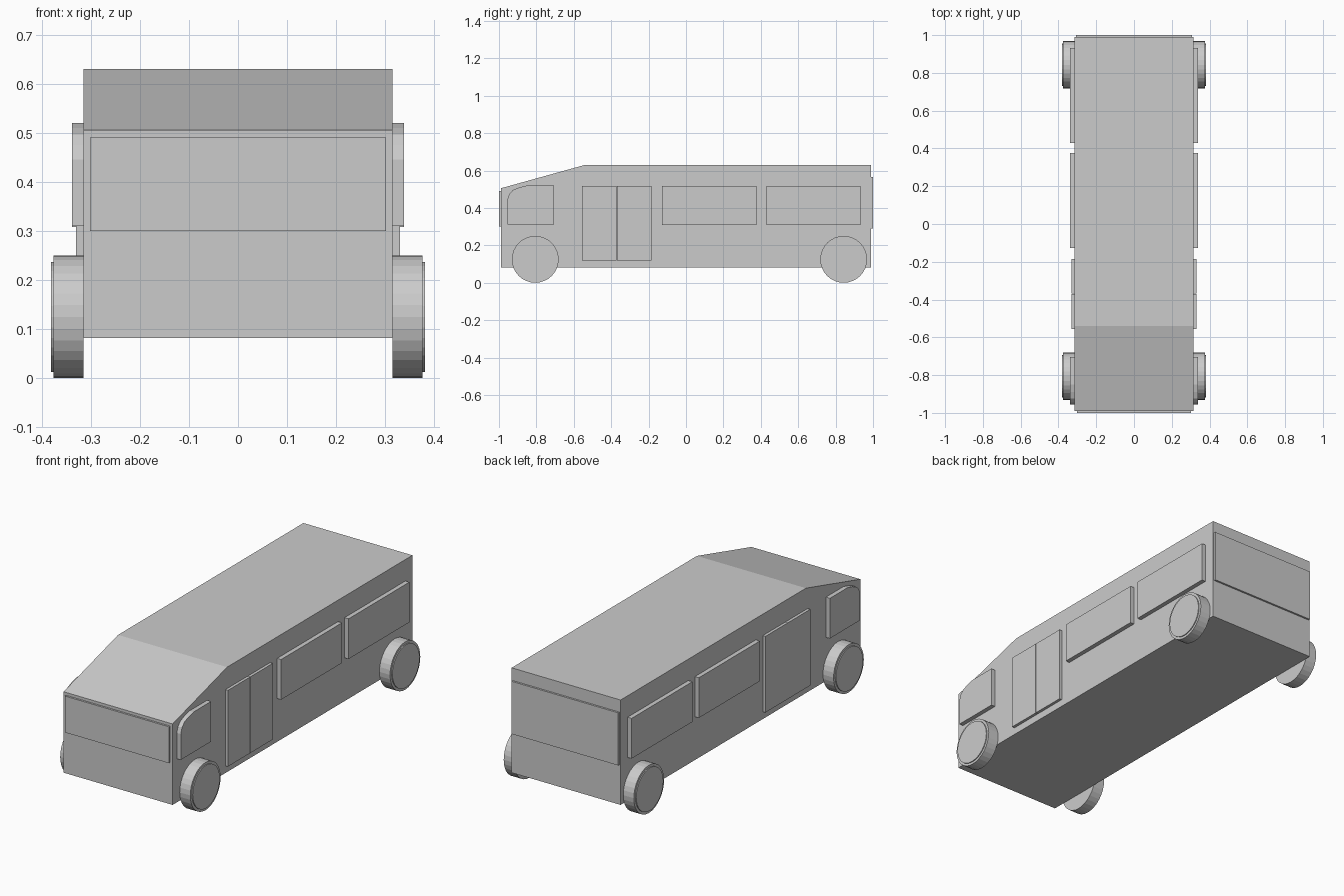
import bpy, bmesh, math

if "Cube" in bpy.data.objects:
    bpy.data.objects.remove(bpy.data.objects["Cube"])

W = 0.315  # half width of the body


def prism(name, profile, x0, x1):
    """Extrude a (y, z) outline from x0 to x1."""
    bm = bmesh.new()
    face = bm.faces.new([bm.verts.new((x0, y, z)) for y, z in profile])
    ext = bmesh.ops.extrude_face_region(bm, geom=[face])
    verts = [v for v in ext["geom"] if isinstance(v, bmesh.types.BMVert)]
    bmesh.ops.translate(bm, verts=verts, vec=(x1 - x0, 0, 0))
    bmesh.ops.recalc_face_normals(bm, faces=bm.faces)
    mesh = bpy.data.meshes.new(name)
    bm.to_mesh(mesh)
    bm.free()
    obj = bpy.data.objects.new(name, mesh)
    bpy.context.collection.objects.link(obj)
    return obj


def rect(y0, y1, z0, z1):
    return [(y0, z0), (y1, z0), (y1, z1), (y0, z1)]


def circle(y, z, r, n=32):
    return [(y + r * math.cos(2 * math.pi * i / n),
             z + r * math.sin(2 * math.pi * i / n)) for i in range(n)]


# Body with sloping front roof
prism("body", [(-0.99, 0.082), (0.99, 0.082), (0.99, 0.63),
               (-0.54, 0.63), (-0.99, 0.505)], -W, W)

# Windscreen and rear window
prism("windscreen", rect(-1.0, -0.985, 0.30, 0.49), -0.301, 0.301)
prism("rear_window", rect(0.985, 1.0, 0.29, 0.565), -0.308, 0.308)

# Cab window outline with a rounded upper front corner
cab = [(-0.955, 0.31), (-0.705, 0.31), (-0.705, 0.52), (-0.85, 0.52),
       (-0.89, 0.51), (-0.925, 0.496), (-0.945, 0.475), (-0.955, 0.445)]

# Side parts, repeated on both sides
for side, s in (("right", 1), ("left", -1)):
    prism(f"{side}_cab_window", cab, s * 0.31, s * 0.338)
    for label, y0, y1 in (("middle", -0.127, 0.376), ("back", 0.43, 0.932)):
        prism(f"{side}_{label}_window", rect(y0, y1, 0.308, 0.518),
              s * 0.31, s * 0.338)
    for label, y0, y1 in (("front", -0.555, -0.371), ("back", -0.369, -0.185)):
        prism(f"{side}_{label}_door", rect(y0, y1, 0.12, 0.518),
              s * 0.31, s * 0.33)
    for label, y in (("front", -0.806), ("back", 0.843)):
        tyre = prism(f"{side}_{label}_tyre", circle(y, 0.125, 0.125),
                     s * W, s * 0.376)
        hub = prism(f"{side}_{label}_hub", circle(y, 0.125, 0.112),
                    s * 0.37, s * 0.381)
        # Smooth round treads with crisp rims
        for obj in (tyre, hub):
            bpy.ops.object.select_all(action="DESELECT")
            obj.select_set(True)
            bpy.context.view_layer.objects.active = obj
            bpy.ops.object.shade_smooth_by_angle(angle=math.radians(5))
